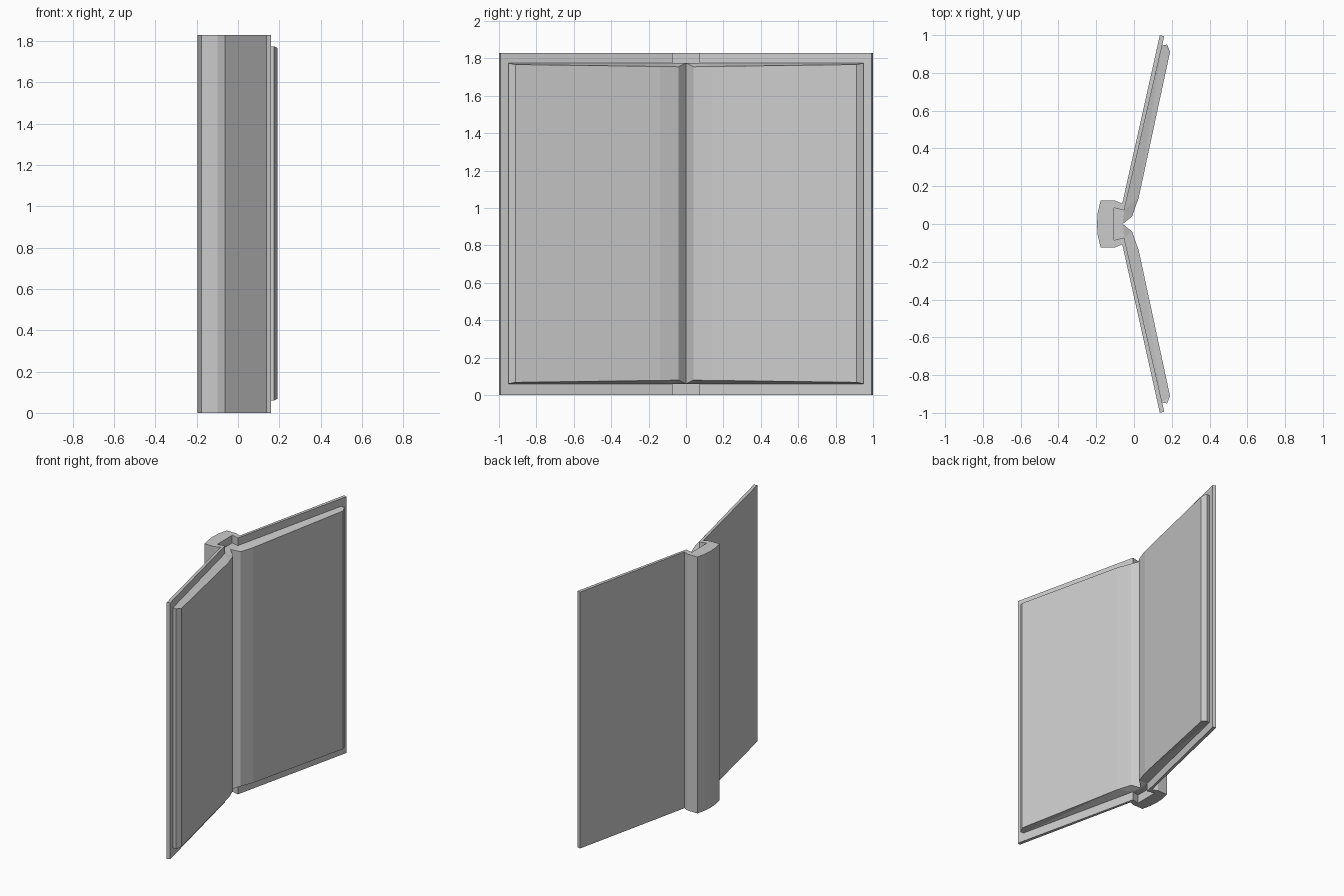
import bpy, bmesh

if "Cube" in bpy.data.objects:
    bpy.data.objects.remove(bpy.data.objects["Cube"])


def prism(name, half, z0, z1):
    """Extrude a half outline of (x, y, end inset), mirrored across y = 0."""
    outline = half + [(x, -y, i) for x, y, i in reversed(half) if y > 0]
    bm = bmesh.new()
    low = [bm.verts.new((x, y, z0 + i)) for x, y, i in outline]
    high = [bm.verts.new((x, y, z1 - i)) for x, y, i in outline]
    n = len(outline)
    for k in range(n):
        j = (k + 1) % n
        bm.faces.new((low[k], low[j], high[j], high[k]))
    caps = [bm.faces.new(low), bm.faces.new(high)]
    bmesh.ops.triangulate(bm, faces=caps)
    bmesh.ops.recalc_face_normals(bm, faces=bm.faces)
    mesh = bpy.data.meshes.new(name)
    bm.to_mesh(mesh)
    bm.free()
    obj = bpy.data.objects.new(name, mesh)
    bpy.context.collection.objects.link(obj)
    return obj


# Rounded thick spine with both boards, hollow on the page side
cover = [(-0.196, 0, 0), (-0.192, 0.06, 0), (-0.177, 0.124, 0),
         (-0.1, 0.124, 0), (-0.062, 0.108, 0), (0.137, 1.0, 0),
         (0.16, 0.993, 0), (-0.052, 0.072, 0), (-0.105, 0.085, 0)]
prism("book_cover", cover, 0, 1.83)

# Open page block: spine root, boards, bevelled fore-edge, curved gutter
pages = [(-0.105, 0.085, 0), (-0.052, 0.072, 0), (0.149, 0.945, 0),
         (0.175, 0.95, 0), (0.191, 0.912, 0.008), (0.025, 0.14, 0.018),
         (-0.01, 0.04, 0.02), (-0.06, 0, 0)]
prism("page_block", pages, 0.06, 1.775)
